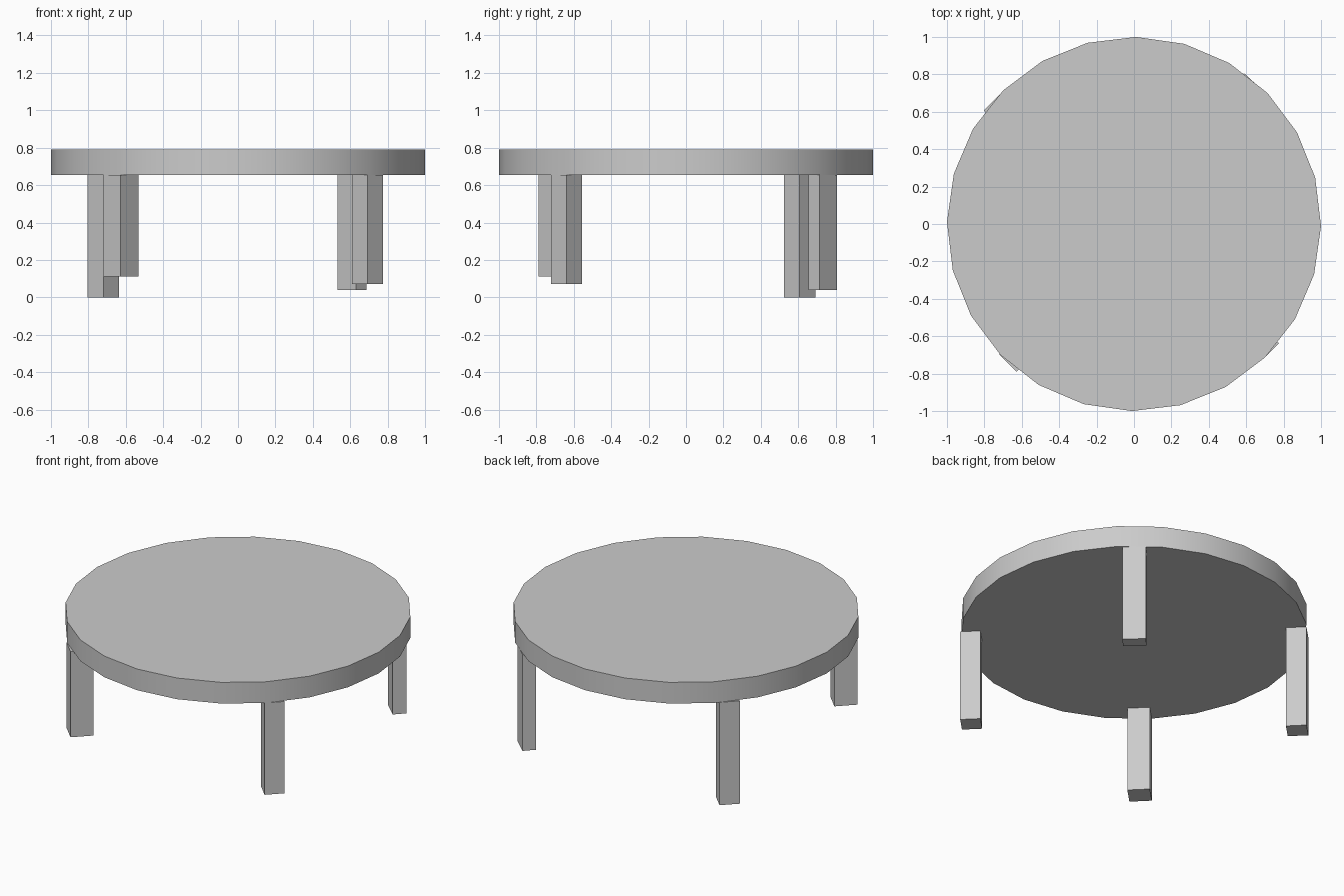
import bpy
from math import radians

cube = bpy.data.objects.get("Cube")
if cube:
    bpy.data.objects.remove(cube, do_unlink=True)

# Single plain grey for the whole table
grey = bpy.data.materials.new("plain grey")
grey.use_nodes = True
colour = (0.6, 0.6, 0.6, 1)
grey.diffuse_color = colour
grey.node_tree.nodes["Principled BSDF"].inputs["Base Color"].default_value = colour

UNDERSIDE, TOP = 0.655, 0.79


def finish(name):
    obj = bpy.context.object
    obj.name = name
    obj.data.materials.append(grey)
    bpy.ops.object.transform_apply(location=False, rotation=True, scale=True)
    return obj


def leg(name, x, y, foot, depth, width, turn):
    """Square post from its foot height up to the underside."""
    bpy.ops.mesh.primitive_cube_add(size=1, location=(x, y, (foot + UNDERSIDE) / 2),
                                    rotation=(0, 0, radians(turn)))
    bpy.context.object.scale = (depth, width, UNDERSIDE - foot)
    finish(name)


# Round top with a softly shaded rim
bpy.ops.mesh.primitive_cylinder_add(vertices=24, radius=1, depth=TOP - UNDERSIDE,
                                    location=(0, 0, (TOP + UNDERSIDE) / 2),
                                    rotation=(0, 0, radians(-0.6)))
finish("table_top")
bpy.ops.object.shade_smooth_by_angle(angle=radians(30))

# Four legs of uneven length, turned to face the centre
leg("front_left_leg", 0.692, -0.638, 0.07, 0.117, 0.117, 45)
leg("front_right_leg", -0.626, -0.696, 0.11, 0.135, 0.13, 45)
leg("back_left_leg", 0.61, 0.731, 0.04, 0.081, 0.136, 47)
leg("back_right_leg", -0.72, 0.607, 0.0, 0.119, 0.119, 45)
